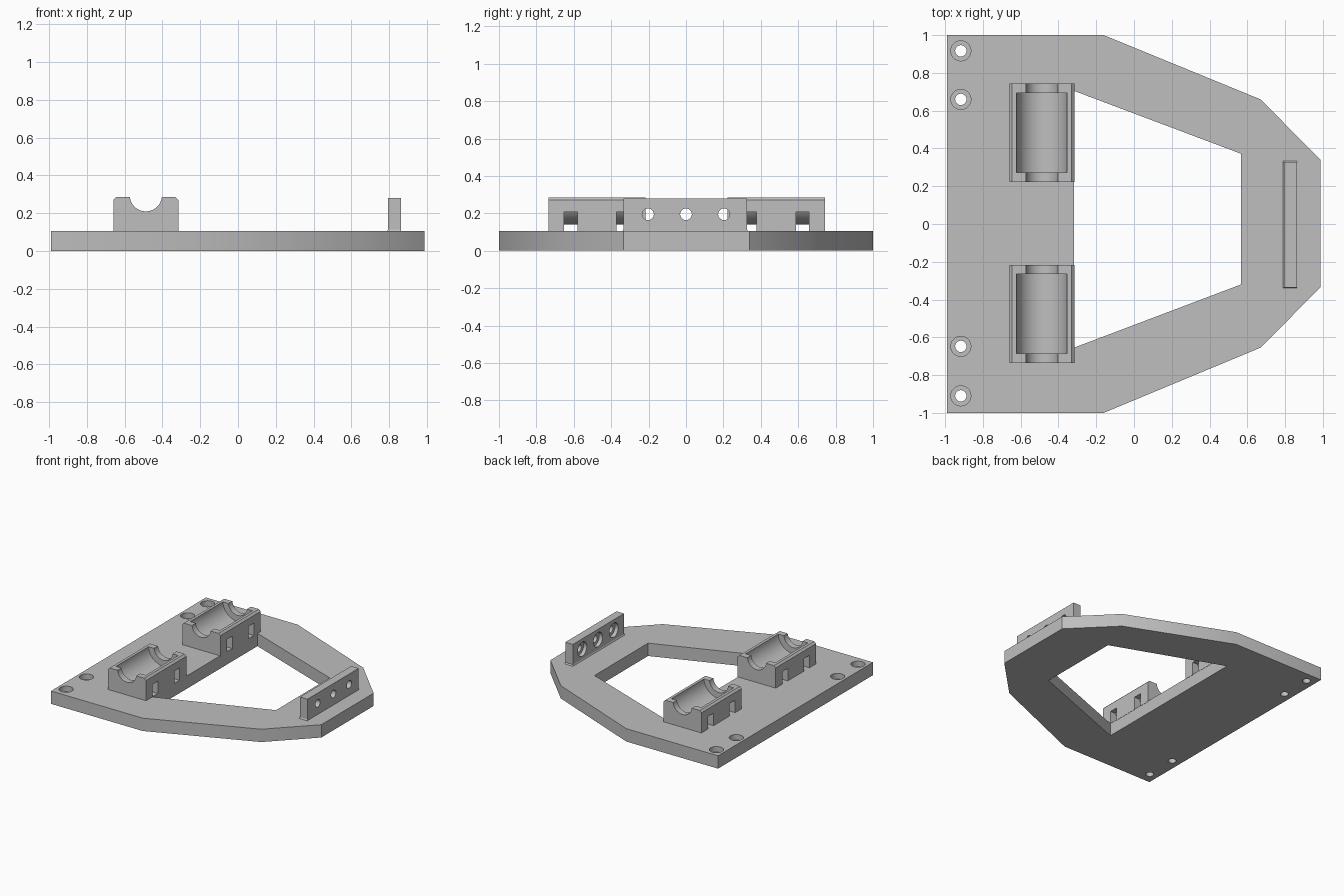
import bpy, bmesh, math
from mathutils import Vector

cube = bpy.data.objects.get("Cube")
if cube:
    bpy.data.objects.remove(cube, do_unlink=True)

grey = bpy.data.materials.new("plain grey")
grey.use_nodes = True
colour = (0.52, 0.52, 0.52, 1)
grey.diffuse_color = colour
grey.node_tree.nodes["Principled BSDF"].inputs["Base Color"].default_value = colour

PLACE = {
    "x": lambda a, b, t: Vector((t, a, b)),
    "y": lambda a, b, t: Vector((a, t, b)),
    "z": lambda a, b, t: Vector((a, b, t)),
}


def prism(name, profile, axis, lo, hi):
    """Extrude a flat profile along an axis from lo to hi."""
    place = PLACE[axis]
    bm = bmesh.new()
    face = bm.faces.new([bm.verts.new(place(a, b, lo)) for a, b in profile])
    ext = bmesh.ops.extrude_face_region(bm, geom=[face])
    moved = [v for v in ext["geom"] if isinstance(v, bmesh.types.BMVert)]
    bmesh.ops.translate(bm, verts=moved, vec=place(0, 0, hi - lo))
    bmesh.ops.recalc_face_normals(bm, faces=bm.faces)
    mesh = bpy.data.meshes.new(name)
    bm.to_mesh(mesh)
    bm.free()
    mesh.materials.append(grey)
    obj = bpy.data.objects.new(name, mesh)
    bpy.context.collection.objects.link(obj)
    return obj


def rect(a0, a1, b0, b1):
    return [(a0, b0), (a1, b0), (a1, b1), (a0, b1)]


def arc(a, b, r, start=0, end=math.tau, n=48):
    return [(a + r * math.cos(start + (end - start) * i / n),
             b + r * math.sin(start + (end - start) * i / n)) for i in range(n)]


def cut(obj, cutters):
    """Subtract every cutter, then drop it."""
    bpy.context.view_layer.objects.active = obj
    for cutter in cutters:
        mod = obj.modifiers.new("cut", "BOOLEAN")
        mod.operation = "DIFFERENCE"
        mod.solver = "EXACT"
        mod.object = cutter
        bpy.ops.object.modifier_apply(modifier=mod.name)
        bpy.data.objects.remove(cutter, do_unlink=True)


def smooth(obj):
    bpy.ops.object.select_all(action="DESELECT")
    obj.select_set(True)
    bpy.context.view_layer.objects.active = obj
    bpy.ops.object.shade_smooth_by_angle(angle=math.radians(25))


PLATE_TOP = 0.105

# Base plate with a tapered window and counterbored screw holes
outline = [(-0.99, -1), (-0.16, -1), (0.67, -0.655), (0.988, -0.335),
           (0.988, 0.34), (0.67, 0.66), (-0.16, 1), (-0.99, 1)]
window = [(-0.318, -0.655), (0.567, -0.32), (0.567, 0.372), (-0.318, 0.705)]
plate = prism("base_plate", outline, "z", 0, PLATE_TOP)
cutters = [prism("window_cutter", window, "z", -0.1, 0.2)]
for y in (-0.91, -0.648, 0.66, 0.917):
    cutters.append(prism("screw_cutter", arc(-0.917, y, 0.03), "z", -0.1, 0.2))
    cutters.append(prism("head_cutter", arc(-0.917, y, 0.053), "z", 0.06, 0.2))
cut(plate, cutters)
smooth(plate)

# Bearing holders: chamfered block, stepped cradle, two curved tie slots
CX, CZ, HALF, TOP, CHAMFER = -0.488, 0.295, 0.172, 0.285, 0.015
block_profile = [(CX - HALF, 0.1), (CX + HALF, 0.1),
                 (CX + HALF, TOP - CHAMFER), (CX + HALF - CHAMFER, TOP),
                 (CX - HALF + CHAMFER, TOP), (CX - HALF, TOP - CHAMFER)]
SLOT_R, SLOT_TOP = 0.155, 0.207
tilt = math.asin((CZ - SLOT_TOP) / SLOT_R)
slot_profile = [(CX - 0.25, SLOT_TOP), (CX - 0.25, 0.08),
                (CX + 0.25, 0.08), (CX + 0.25, SLOT_TOP)]
slot_profile += arc(CX, CZ, SLOT_R, -tilt, tilt - math.pi, 32)
slot_profile.append((CX - SLOT_R * math.cos(tilt), SLOT_TOP))

for name, mid in (("left_bearing_holder", 0.483), ("right_bearing_holder", -0.476)):
    block = prism(name, block_profile, "y", mid - 0.26, mid + 0.26)
    cutters = [
        prism("shaft_cutter", arc(CX, CZ, 0.085, n=64), "y", mid - 0.4, mid + 0.4),
        prism("bearing_cutter", arc(CX, CZ, 0.135, n=64), "y", mid - 0.21, mid + 0.21),
    ]
    for side in (-1, 1):
        y = mid + side * 0.14
        cutters.append(prism("slot_cutter", slot_profile, "y", y - 0.035, y + 0.035))
    cut(block, cutters)
    smooth(block)

# Upright bracket with three counterbored holes
bracket = prism("upright_bracket", rect(-0.335, 0.325, 0.1, 0.28), "x", 0.795, 0.863)
cutters = []
for y in (-0.203, 0, 0.203):
    cutters.append(prism("bolt_cutter", arc(y, 0.195, 0.031), "x", 0.7, 0.95))
    cutters.append(prism("nut_cutter", arc(y, 0.195, 0.058), "x", 0.7, 0.825))
cut(bracket, cutters)
smooth(bracket)

# Small sloped foot where the bracket meets the plate
foot = prism("bracket_foot", rect(0.787, 0.864, -0.343, 0.337), "z", 0.1, 0.116)
for v in foot.data.vertices:
    if v.co.z > 0.11:
        v.co.x = 0.796 if v.co.x < 0.82 else 0.862
        v.co.y = -0.334 if v.co.y < 0 else 0.324
